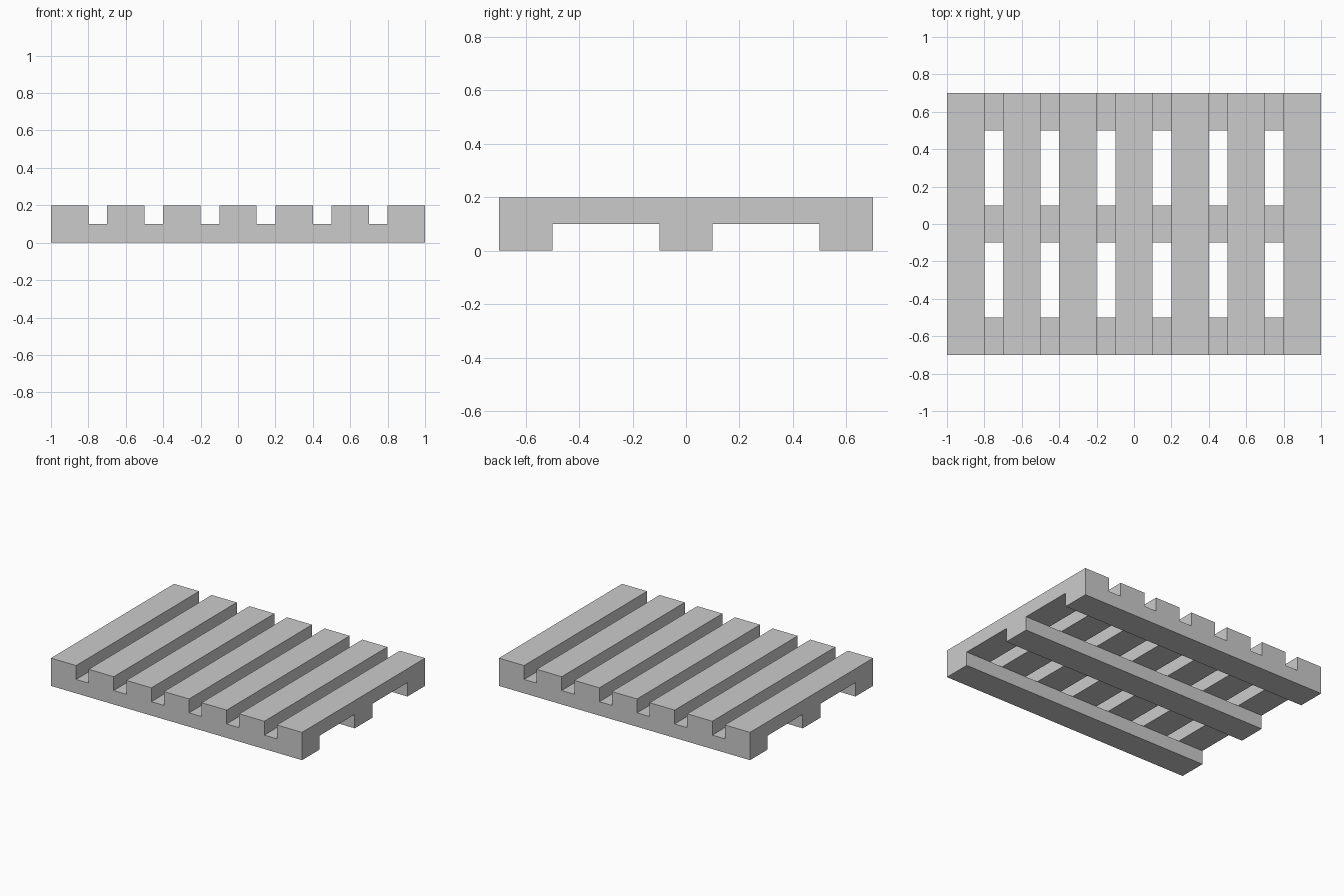
import bpy, bmesh
from mathutils import Vector

if "Cube" in bpy.data.objects:
    bpy.data.objects.remove(bpy.data.objects["Cube"])

# Cell boundaries: 7 slats with 6 gaps along x, 3 runners with 2 openings along y
xs = [-1 + 0.3 * (i // 2) + 0.2 * (i % 2) for i in range(14)]
ys = [-0.7, -0.5, -0.1, 0.1, 0.5, 0.7]
zs = [0, 0.1, 0.2]
grid = (xs, ys, zs)


def solid(c):
    """Runners fill the lower layer, slats fill the upper layer."""
    if any(n < 0 or n >= len(g) - 1 for n, g in zip(c, grid)):
        return False
    return c[1] % 2 == 0 if c[2] == 0 else c[0] % 2 == 0


bm = bmesh.new()
verts = {}


def vert(idx):
    if idx not in verts:
        verts[idx] = bm.verts.new([g[n] for g, n in zip(grid, idx)])
    return verts[idx]


# Outer skin: a face wherever a solid cell borders an empty one
for i in range(len(xs) - 1):
    for j in range(len(ys) - 1):
        for k in range(2):
            cell = (i, j, k)
            if not solid(cell):
                continue
            for axis in range(3):
                u, v = (axis + 1) % 3, (axis + 2) % 3
                for side in (0, 1):
                    near = list(cell)
                    near[axis] += 2 * side - 1
                    if solid(near):
                        continue
                    loop = []
                    for a, b in ((0, 0), (1, 0), (1, 1), (0, 1)):
                        p = list(cell)
                        p[axis] += side
                        p[u] += a
                        p[v] += b
                        loop.append(vert(tuple(p)))
                    bm.faces.new(loop if side else loop[::-1])

# Merge coplanar cells into clean flat faces
bmesh.ops.dissolve_limit(bm, angle_limit=0.01, verts=bm.verts[:], edges=bm.edges[:])

mesh = bpy.data.meshes.new("slatted_pallet")
bm.to_mesh(mesh)
bm.free()
bpy.context.collection.objects.link(bpy.data.objects.new("slatted_pallet", mesh))
